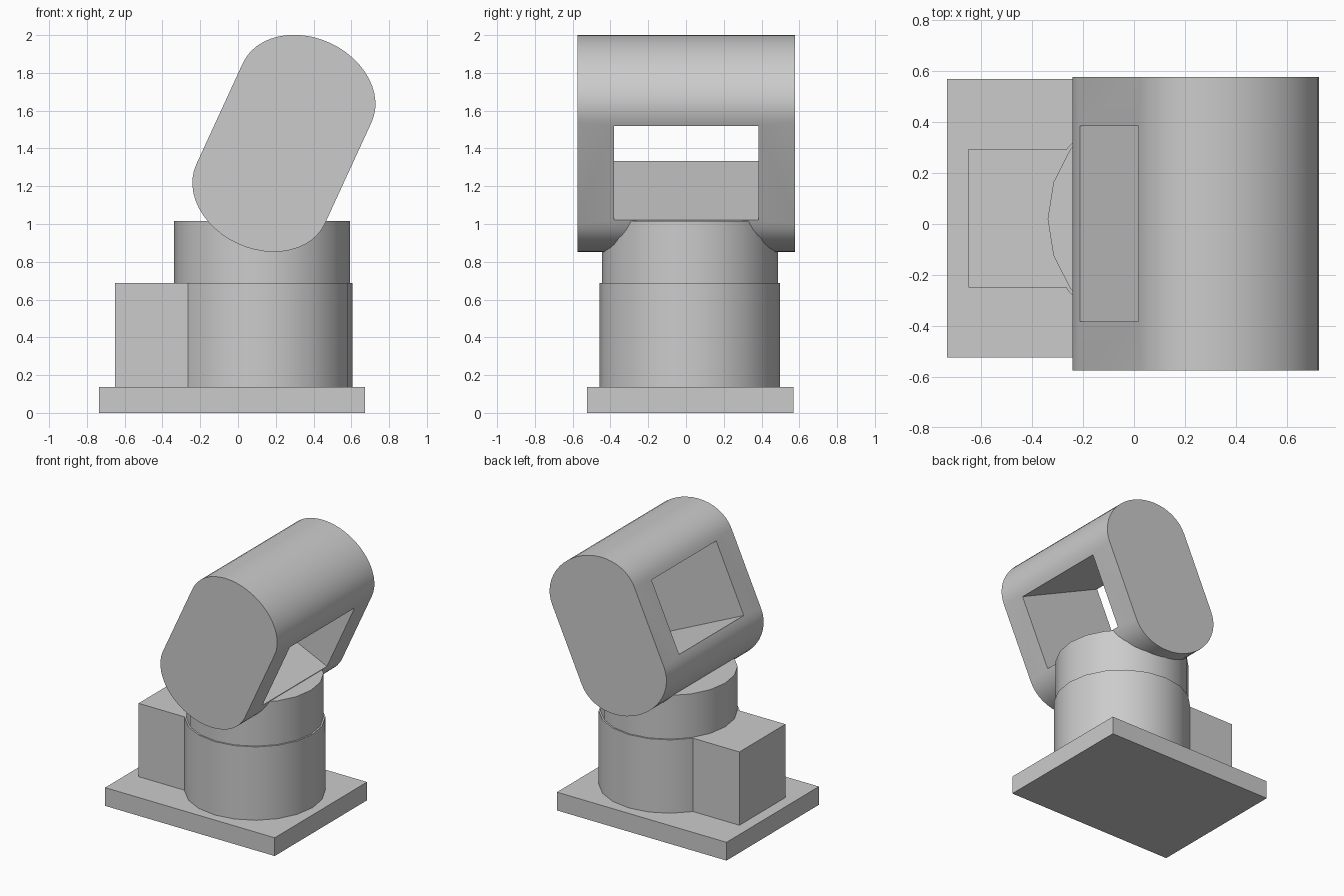
import bpy, bmesh
from math import sin, cos, pi, radians
from mathutils import Vector

default = bpy.data.objects.get("Cube")
if default:
    bpy.data.objects.remove(default, do_unlink=True)

GREY = (0.6, 0.6, 0.6, 1.0)
grey = bpy.data.materials.new("plain grey")
grey.use_nodes = True
grey.diffuse_color = GREY
grey.node_tree.nodes["Principled BSDF"].inputs["Base Color"].default_value = GREY


def finish(name, bm):
    """Turn a bmesh into a named grey object and make it active."""
    bmesh.ops.recalc_face_normals(bm, faces=bm.faces)
    mesh = bpy.data.meshes.new(name)
    bm.to_mesh(mesh)
    bm.free()
    mesh.materials.append(grey)
    obj = bpy.data.objects.new(name, mesh)
    bpy.context.collection.objects.link(obj)
    bpy.ops.object.select_all(action='DESELECT')
    obj.select_set(True)
    bpy.context.view_layer.objects.active = obj
    return obj


def box(name, low, high):
    low, high = Vector(low), Vector(high)
    bm = bmesh.new()
    bmesh.ops.create_cube(bm, size=1)
    bmesh.ops.scale(bm, vec=high - low, verts=bm.verts)
    bmesh.ops.translate(bm, vec=(low + high) / 2, verts=bm.verts)
    return finish(name, bm)


def prism(name, points, direction):
    """Extrude a closed outline along a direction."""
    bm = bmesh.new()
    face = bm.faces.new([bm.verts.new(p) for p in points])
    new = bmesh.ops.extrude_face_region(bm, geom=[face])["geom"]
    moved = [v for v in new if isinstance(v, bmesh.types.BMVert)]
    bmesh.ops.translate(bm, vec=direction, verts=moved)
    return finish(name, bm)


def drum(name, radius, bottom, top, sides=20):
    cx, cy = 0.127, 0.02
    ring = [(cx + radius * cos(2 * pi * i / sides),
             cy + radius * sin(2 * pi * i / sides), bottom) for i in range(sides)]
    obj = prism(name, ring, (0, 0, top - bottom))
    bpy.ops.object.shade_smooth_by_angle(angle=radians(30))
    return obj


# Base plate, side housing and the two stacked drums
box("base_plate", (-0.735, -0.525, 0), (0.672, 0.57, 0.137))
box("side_housing", (-0.65, -0.25, 0.137), (0.0, 0.295, 0.687))
drum("lower_drum", 0.478, 0.137, 0.687)
drum("upper_drum", 0.466, 0.687, 1.015)

# Tilted head: straight sides with elliptical ends, extruded front to back
HALF_WIDTH, END_RISE, HALF_STRAIGHT = 0.375, 0.29, 0.295
STEPS = 24
outline = []
for side in (1, -1):
    for i in range(STEPS + 1):
        t = pi * i / STEPS
        outline.append((side * HALF_WIDTH * cos(t), -0.576,
                        side * (HALF_STRAIGHT + END_RISE * sin(t))))
head = prism("tilted_head", outline, (0, 1.152, 0))

# Rectangular window through the head
cutter = box("window_cutter", (-0.6, -0.383, -0.274), (0.6, 0.383, 0.274))
cutter.hide_render = True
cut = head.modifiers.new("window", 'BOOLEAN')
cut.operation = 'DIFFERENCE'
cut.solver = 'EXACT'
cut.object = cutter
bpy.ops.object.select_all(action='DESELECT')
head.select_set(True)
bpy.context.view_layer.objects.active = head
bpy.ops.object.modifier_apply(modifier=cut.name)
bpy.data.objects.remove(cutter, do_unlink=True)
bpy.ops.object.shade_smooth_by_angle(angle=radians(30))

head.location = (0.243, 0.001, 1.427)
head.rotation_euler = (0, radians(24.7), 0)
